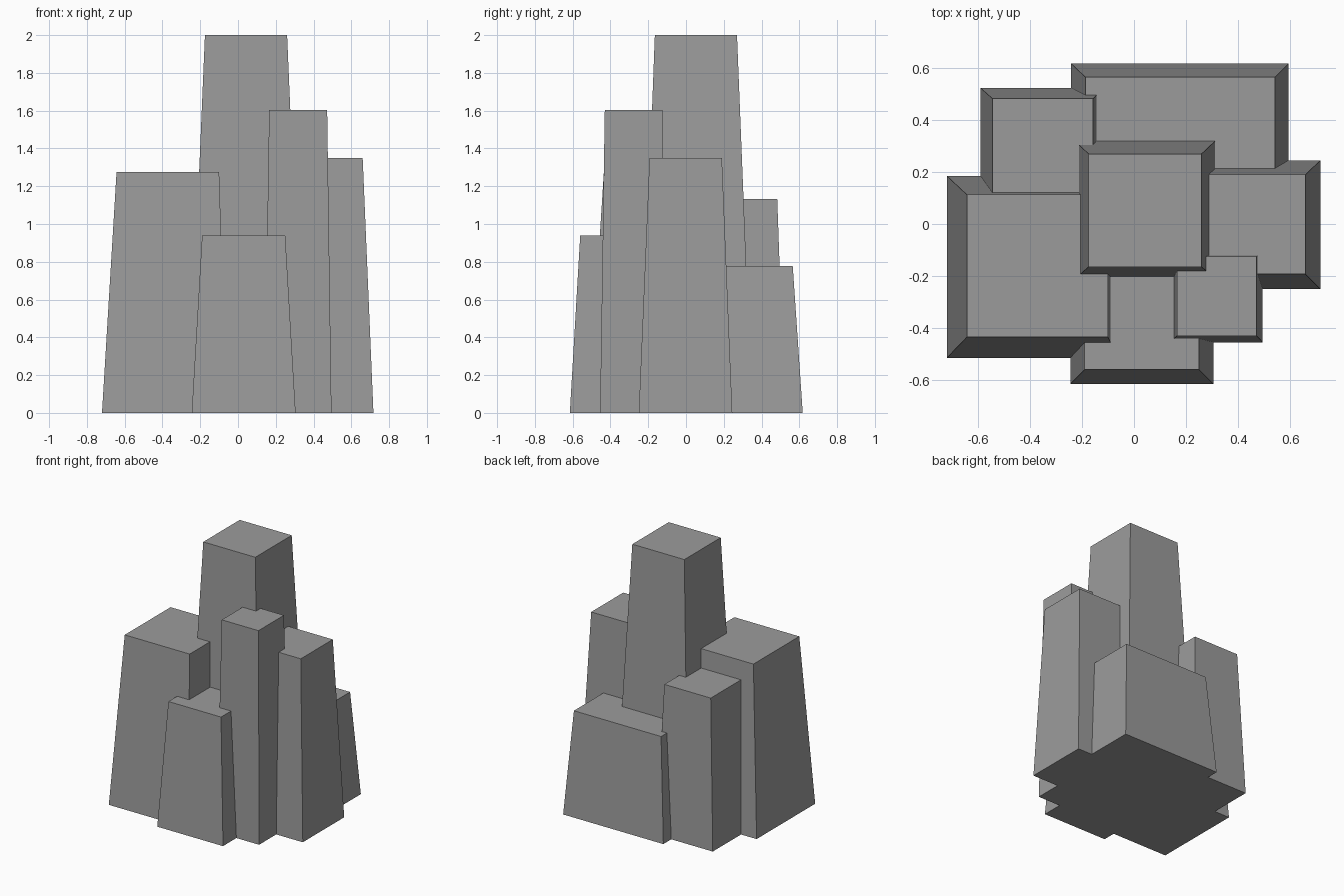
import bpy
import bmesh

if "Cube" in bpy.data.objects:
    bpy.data.objects.remove(bpy.data.objects["Cube"])

stone = bpy.data.materials.new("mid grey")
stone.diffuse_color = (0.33, 0.33, 0.33, 1)
stone.use_nodes = True
stone.node_tree.nodes["Principled BSDF"].inputs["Base Color"].default_value = stone.diffuse_color


def tower(name, height, bottom, top):
    """Tapered block; bottom and top are (x0, x1, y0, y1)."""
    bm = bmesh.new()
    bmesh.ops.create_cube(bm, size=2)
    for v in bm.verts:
        x0, x1, y0, y1 = top if v.co.z > 0 else bottom
        v.co = (x1 if v.co.x > 0 else x0,
                y1 if v.co.y > 0 else y0,
                height if v.co.z > 0 else 0)
    mesh = bpy.data.meshes.new(name)
    bm.to_mesh(mesh)
    bm.free()
    mesh.materials.append(stone)
    obj = bpy.data.objects.new(name, mesh)
    bpy.context.collection.objects.link(obj)


# Tall middle block
tower("central_tower", 2.0, (-0.26, 0.345, -0.24, 0.35), (-0.175, 0.26, -0.165, 0.27))
# Surrounding blocks
tower("left_block", 1.275, (-0.72, -0.06, -0.515, 0.185), (-0.643, -0.10, -0.435, 0.113))
tower("front_block", 0.94, (-0.245, 0.305, -0.615, -0.07), (-0.19, 0.25, -0.56, -0.12))
tower("front_right_pillar", 1.603, (0.14, 0.495, -0.455, -0.10), (0.165, 0.472, -0.43, -0.125))
tower("right_block", 1.35, (0.22, 0.717, -0.25, 0.245), (0.275, 0.66, -0.193, 0.19))
tower("back_block", 0.778, (-0.243, 0.595, -0.05, 0.618), (-0.187, 0.542, 0.0, 0.565))
tower("back_left_block", 1.133, (-0.59, -0.115, 0.05, 0.523), (-0.545, -0.157, 0.09, 0.483))
